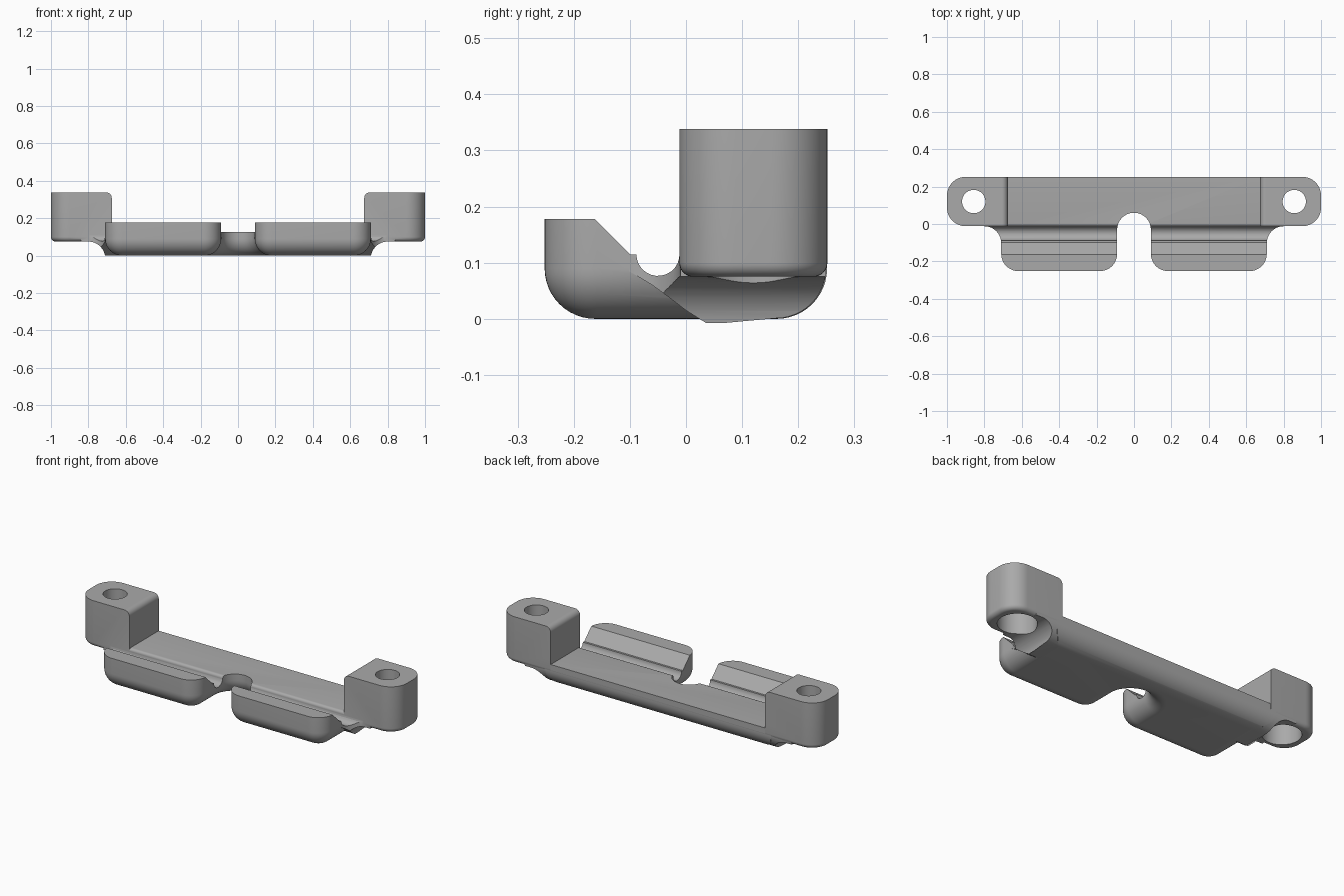
import bpy, bmesh
from math import sin, cos, pi, radians

if "Cube" in bpy.data.objects:
    bpy.data.objects.remove(bpy.data.objects["Cube"], do_unlink=True)

grey = bpy.data.materials.new("mid grey")
grey.use_nodes = True
grey.diffuse_color = (0.4, 0.4, 0.4, 1)
grey.node_tree.nodes["Principled BSDF"].inputs["Base Color"].default_value = (0.4, 0.4, 0.4, 1)

FRONT, BACK, END, NOTCH, ROUND = -0.252, 0.2515, 0.71, 0.09, 0.09
BLOCK_FRONT, BLOCK_BACK, BLOCK_BASE, BLOCK_TOP = -0.012, 0.252, 0.075, 0.338


def arc(cx, cy, r, start, end, steps=12):
    """Points on a circular arc, angles in degrees."""
    angles = [radians(start + (end - start) * i / steps) for i in range(steps + 1)]
    return [(cx + r * cos(a), cy + r * sin(a)) for a in angles]


def loft(name, rings, side=1):
    """Solid through matching rings of 3D points, capped at both ends."""
    bm = bmesh.new()
    loops = [[bm.verts.new((side * x, y, z)) for x, y, z in ring] for ring in rings]
    n = len(loops[0])
    for low, high in zip(loops, loops[1:]):
        for i in range(n):
            j = (i + 1) % n
            bm.faces.new((low[i], low[j], high[j], high[i]))
    bm.faces.new(loops[0])
    bm.faces.new(loops[-1])
    bmesh.ops.recalc_face_normals(bm, faces=bm.faces)
    mesh = bpy.data.meshes.new(name)
    bm.to_mesh(mesh)
    bm.free()
    mesh.materials.append(grey)
    ob = bpy.data.objects.new(name, mesh)
    bpy.context.collection.objects.link(ob)
    return ob


def prism(name, points, axis, low, high, side=1):
    """Extrude a flat profile along one axis."""
    place = {"x": lambda a, b, c: (c, a, b),
             "y": lambda a, b, c: (a, c, b),
             "z": lambda a, b, c: (a, b, c)}[axis]
    return loft(name, [[place(a, b, c) for a, b in points] for c in (low, high)], side)


def combine(target, tool, operation):
    """Apply a boolean and discard the tool."""
    mod = target.modifiers.new(operation, "BOOLEAN")
    mod.operation, mod.solver, mod.object = operation, "EXACT", tool
    bpy.context.view_layer.objects.active = target
    bpy.ops.object.modifier_apply(modifier=mod.name)
    bpy.data.objects.remove(tool, do_unlink=True)


def rail_outline(d):
    """Plan outline with the centre notch, inset by d."""
    r = 0.093
    half = [(END - d, BACK - d)]
    half += arc(END - r, FRONT + r, r - d, 0, -90)
    half += arc(NOTCH + r, FRONT + r, r - d, -90, -180)
    half += arc(0, -0.03, NOTCH + d, 0, 90, 16)[:-1]
    tip = [(0, -0.03 + NOTCH + d)]
    return half + tip + [(-x, y) for x, y in reversed(half)]


def block_outline(d):
    """Plan outline of an end block, inset by d on the outer sides."""
    r = 0.1
    return ([(0.675, BLOCK_FRONT + d)]
            + arc(1 - r, BLOCK_FRONT + r, r - d, -90, 0)
            + arc(1 - r, BLOCK_BACK - r, r - d, 0, 90)
            + [(0.675, BLOCK_BACK - d)])


def rounded_solid(name, outline, base, top, r, side=1, steps=12):
    """Extruded outline with a rounded bottom edge."""
    rings = []
    for i in range(steps + 1):
        t = pi / 2 * i / steps
        rings.append([(x, y, base + r * (1 - cos(t))) for x, y in outline(r * (1 - sin(t)))])
    rings.append([(x, y, top) for x, y in outline(0)])
    return loft(name, rings, side)


# Rail with two front lips and a centre notch
bracket = rounded_solid("mounting_bracket", rail_outline, 0, 0.178, ROUND)

# Curved webs that carry the end blocks
for side in (1, -1):
    web = prism("web", [(0.5, 0.001), (END, 0.001)] + arc(0.8, -0.015, 0.09, 175, 90)
                + [(0.85, 0.075), (0.85, 0.12), (0.5, 0.12)], "y", -0.2, 0.3, side)
    plan = prism("web_plan", [(0.4, -0.102)] + arc(0.8, -0.102, 0.09, 180, 90)
                 + [(0.84, -0.01), (0.84, 0.25), (0.4, 0.25)], "z", -0.1, 0.3, side)
    flank = prism("web_flank", [(-0.13, 0.2), (-0.11, 0.09), (-0.06, 0.06), (-0.03, 0.038),
                                (0, 0.015), (0.04, -0.01)]
                  + arc(0.25 - ROUND, 0.001 + ROUND, ROUND, -90, 0)
                  + [(0.25, 0.2)], "x", 0.3, 0.9, side)
    combine(web, plan, "INTERSECT")
    combine(web, flank, "INTERSECT")
    combine(bracket, web, "UNION")

# Sloped lip, round groove and flat deck along the whole rail
channel = ([(-0.225, 0.24), (-0.1, 0.115), (-0.089, 0.115)]
           + arc(-0.05, 0.115, 0.0385, 180, 350)
           + arc(0.003, 0.112, 0.015, 180, 90, 5)
           + [(0.4, 0.127), (0.4, 0.4), (-0.225, 0.4)])
combine(bracket, prism("channel_cutter", channel, "x", -1.2, 1.2), "DIFFERENCE")

# End blocks with rounded inner top edge and stepped screw holes
for side in (1, -1):
    block = rounded_solid("end_block", block_outline, BLOCK_BASE, BLOCK_TOP, 0.025, side, 8)
    crown = prism("crown", [(0.66, 0), (1.1, 0), (1.1, 0.4), (0.71, 0.4), (0.71, BLOCK_TOP)]
                  + arc(0.705, BLOCK_TOP - 0.03, 0.03, 90, 180, 8)
                  + [(0.675, 0.1), (0.66, 0.1)], "y", -0.1, 0.4, side)
    combine(block, crown, "INTERSECT")
    combine(bracket, block, "UNION")
    for radius, low, high in ((0.0625, 0, 0.5), (0.1, -0.1, 0.25)):
        circle = arc(0.857, 0.12, radius, 0, 360, 48)[:-1]
        combine(bracket, prism("hole_cutter", circle, "z", low, high, side), "DIFFERENCE")

# Smooth curves, sharp edges
bpy.ops.object.select_all(action="DESELECT")
bracket.select_set(True)
bpy.context.view_layer.objects.active = bracket
bpy.ops.object.shade_smooth_by_angle(angle=radians(30))
